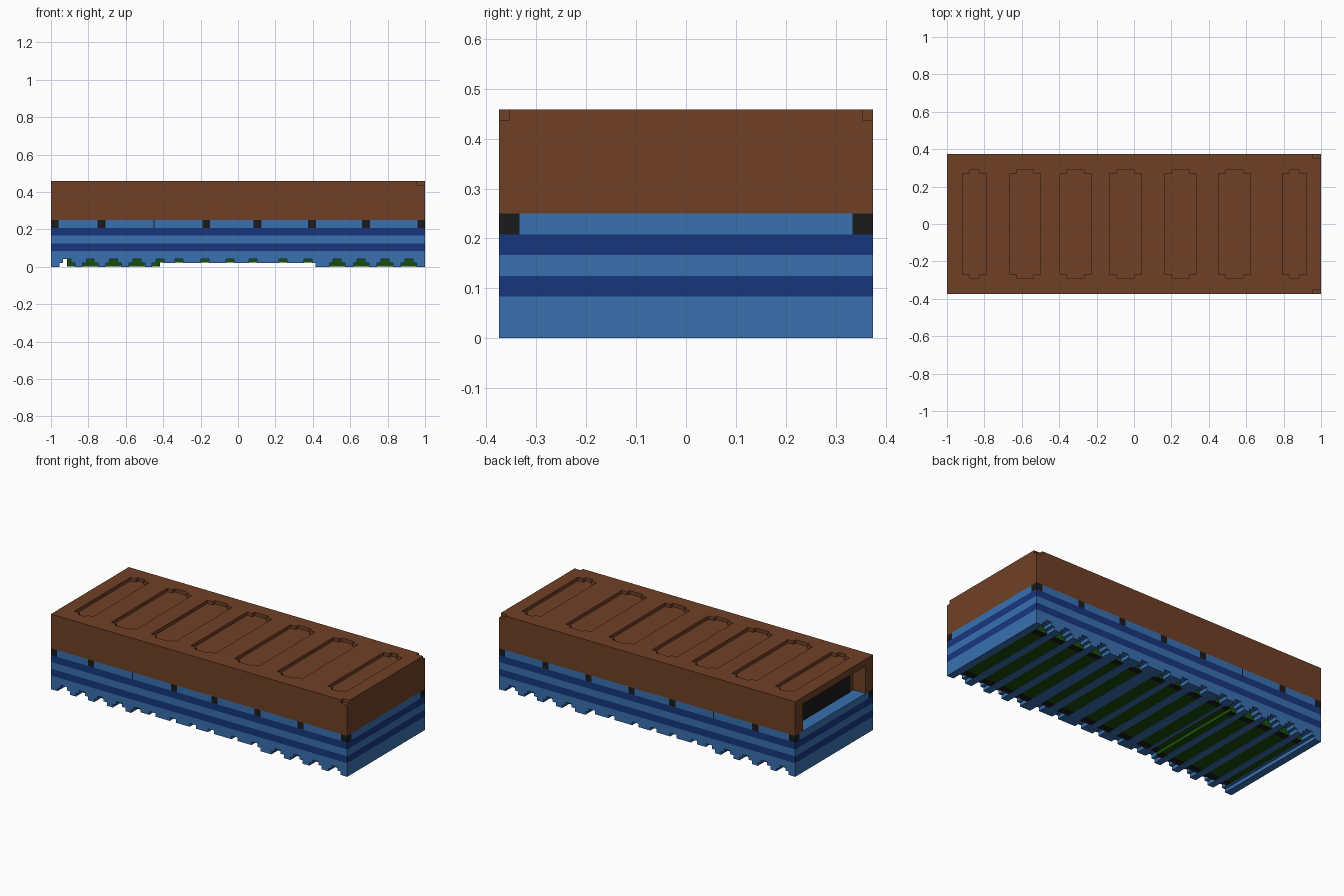
import bpy, bmesh

if "Cube" in bpy.data.objects:
    bpy.data.objects.remove(bpy.data.objects["Cube"], do_unlink=True)

V = 2 / 96            # block unit
HY = 18 * V           # half depth


def material(name, rgb):
    m = bpy.data.materials.new(name)
    m.use_nodes = True
    m.diffuse_color = (*rgb, 1)
    b = m.node_tree.nodes["Principled BSDF"]
    b.inputs["Base Color"].default_value = (*rgb, 1)
    b.inputs["Roughness"].default_value = 0.9
    return m


BROWN = material("brown", (0.160, 0.051, 0.019))
BLUE = material("light blue", (0.041, 0.163, 0.430))
NAVY = material("dark blue", (0.009, 0.037, 0.208))
BLACK = material("black", (0.011, 0.011, 0.011))
GREEN = material("dark green", (0.010, 0.075, 0.003))


def prism(bm, outline, z0, z1):
    """Extrude an outline in x, y from z0 to z1."""
    low = [bm.verts.new((x, y, z0)) for x, y in outline]
    high = [bm.verts.new((x, y, z1)) for x, y in outline]
    bm.faces.new(low[::-1])
    bm.faces.new(high)
    n = len(low)
    for i in range(n):
        j = (i + 1) % n
        bm.faces.new((low[i], low[j], high[j], high[i]))


def rect(x0, x1, y0, y1):
    return [(x0, y0), (x1, y0), (x1, y1), (x0, y1)]


def sides(x0, x1, y0, y1):
    """The same rectangle on both long sides."""
    return [rect(x0, x1, y0, y1), rect(x0, x1, -y1, -y0)]


def make(name, mat, pieces):
    """One object from a list of (outline, z0, z1) pieces."""
    bm = bmesh.new()
    for outline, z0, z1 in pieces:
        prism(bm, outline, z0, z1)
    bmesh.ops.recalc_face_normals(bm, faces=bm.faces)
    me = bpy.data.meshes.new(name)
    bm.to_mesh(me)
    bm.free()
    me.materials.append(mat)
    ob = bpy.data.objects.new(name, me)
    bpy.context.collection.objects.link(ob)
    return ob


# Striped lower body
full = rect(-1, 1, -HY, HY)
for name, mat, a, b in [("lower_band", BLUE, 2, 4), ("lower_stripe", NAVY, 4, 6),
                        ("middle_band", BLUE, 6, 8), ("upper_stripe", NAVY, 8, 10)]:
    make(name, mat, [(full, a * V, b * V)])

# Window band: a blue core, with flush black posts and blue windows along both sides
Z0, Z1 = 10 * V, 12 * V
YI = 16 * V
posts, windows = [], [(rect(-1, 1, -YI, YI), Z0, Z1)]
edge = -1
for x, half in [(-0.98, V), (-0.73, V), (-0.449, 0.003), (-0.17, V), (0.105, V),
                (0.395, V), (0.685, V), (0.98, V)]:
    x0, x1 = max(x - half, -1), min(x + half, 1)
    posts += [(r, Z0, Z1) for r in sides(x0, x1, YI, HY)]
    if x0 > edge:
        windows += [(r, Z0, Z1) for r in sides(edge, x0, YI, HY)]
    edge = x1
make("window_posts", BLACK, posts)
make("windows", BLUE, windows)

# Brown upper shell
shell = make("upper_shell", BROWN, [(full, 12 * V, 22 * V)])

# Cuts: stepped roof panels, end opening, top corner notches
cuts = []
L, T = 13 * V, 14 * V
for x, half, tip in [(-0.853, 3, 1.2), (-0.583, 4, 2.2), (-0.313, 4, 2.2), (-0.045, 4, 2.2),
                     (0.248, 4, 2.2), (0.538, 4, 2.2), (0.856, 3, 1.2)]:
    w, t = half * V, tip * V
    cuts.append(([(x - w, -L), (x - t, -L), (x - t, -T), (x + t, -T), (x + t, -L), (x + w, -L),
                  (x + w, L), (x + t, L), (x + t, T), (x - t, T), (x - t, L), (x - w, L)],
                 21 * V, 23 * V))
cuts.append((rect(-1.1, -1 + 4 * V, -14.5 * V, 14.5 * V), 11.9 * V, 20 * V))
cuts += [(r, 21 * V, 23 * V) for r in sides(1 - 2 * V, 1.1, HY - V, HY + V)]
cutter = make("shell_cutter", BROWN, cuts)
cutter.hide_render = True
mod = shell.modifiers.new("cuts", "BOOLEAN")
mod.operation = "DIFFERENCE"
mod.solver = "EXACT"
mod.object = cutter
bpy.context.view_layer.objects.active = shell
bpy.ops.object.modifier_apply(modifier=mod.name)
bpy.data.objects.remove(cutter, do_unlink=True)

# Dark panel at the back of the end opening
make("opening_panel", BLACK, [(rect(-1 + 4 * V - 0.004, -1 + 4 * V + 0.002, -13 * V, 13 * V),
                               12 * V, 20 * V)])

# Stepped cross ribs: wide above at the sides, narrow below, higher in the middle
G = 15 * V
MID = 0.417
gaps = [-0.914, -0.79, -0.665, -0.54, -0.417, -0.316, -0.177, -0.043,
        0.08, 0.24, 0.374, 0.53, 0.658, 0.786, 0.914]
ribs = []
for a, b in zip([-1 - 2 * V] + gaps, gaps + [1 + 2 * V]):
    x0, x1 = max(a + V, -1), min(b - V, 1)
    n0, n1 = a + 2 * V, b - 2 * V
    if abs((a + b) / 2) > MID:
        ribs += [(rect(x0, x1, -HY, HY), V, 2 * V), (rect(n0, n1, -HY, HY), 0, V)]
    else:
        ribs += [(r, V, 2 * V) for r in sides(x0, x1, G, HY)]
        ribs.append((rect(n0, n1, -G, G), V, 2 * V))
make("cross_ribs", BLUE, ribs)

# Green underside between the ribs, raised in the middle, with black strips along its sides
green, black = [], []
for x0, x1, z in [(-0.914, -MID, 0.003), (-MID, MID, V + 0.003), (MID, 0.955, 0.003)]:
    green.append((rect(x0, x1, -G, G), z, 2 * V))
    black += [(r, z - 0.0015, z) for r in sides(x0, x1, G - 2 * V, G)]
make("underside", GREEN, green)
make("underside_strips", BLACK, black)
